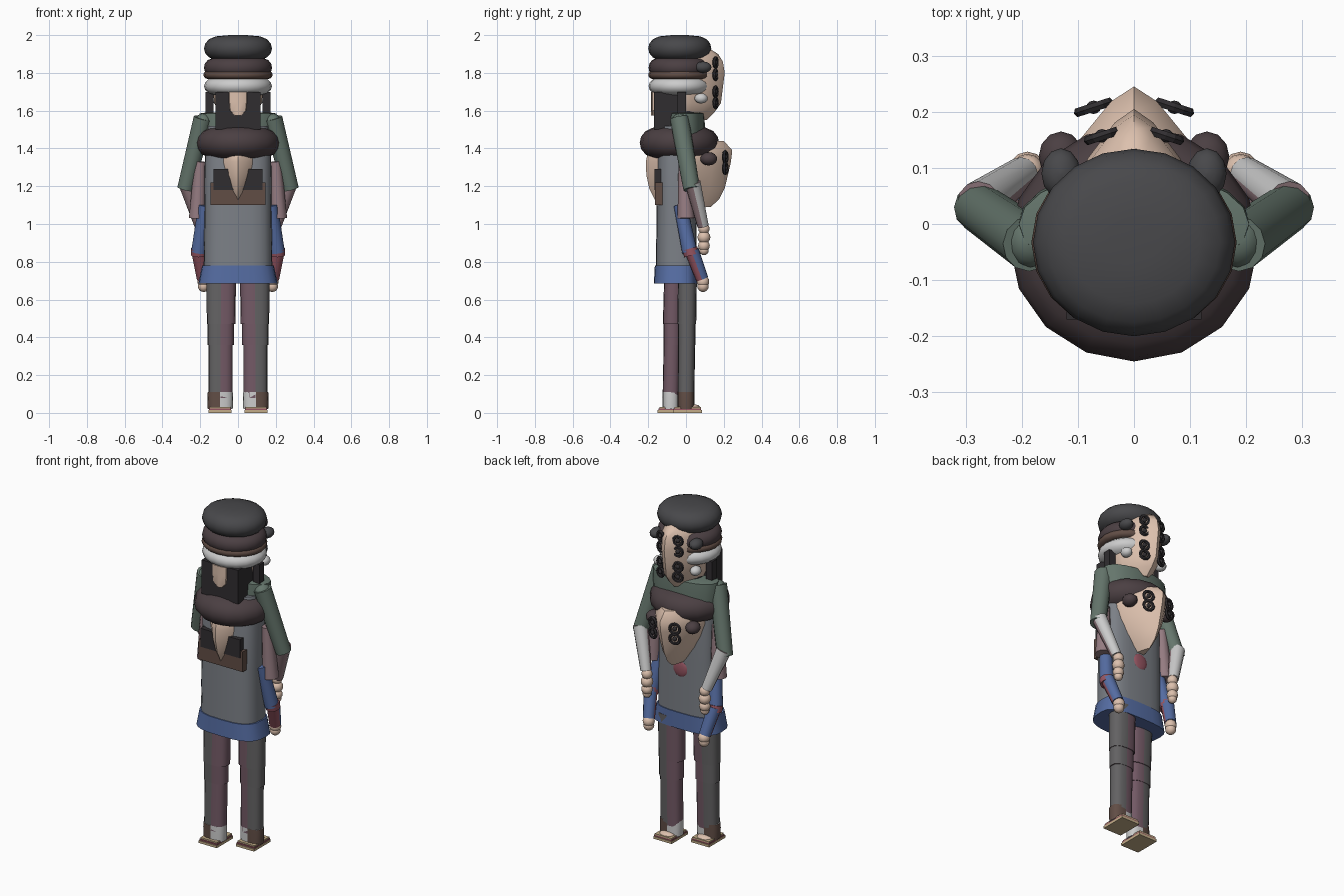
import bpy, bmesh, math
from mathutils import Vector

if "Cube" in bpy.data.objects:
    bpy.data.objects.remove(bpy.data.objects["Cube"])


def mat(name, r, g, b):
    m = bpy.data.materials.new(name)
    m.diffuse_color = (r, g, b, 1)
    m.use_nodes = True
    m.node_tree.nodes["Principled BSDF"].inputs["Base Color"].default_value = m.diffuse_color
    return m


CHAR = mat("charcoal", .065, .065, .07)
BROWN = mat("dark_brown", .07, .05, .055)
BLACK = mat("black", .03, .027, .03)
BAND = mat("band_brown", .12, .075, .06)
WHITE = mat("white", .65, .65, .64)
SKIN = mat("skin", .72, .53, .42)
GREEN = mat("green", .13, .18, .15)
GREY = mat("apron_grey", .2, .215, .24)
BLUE = mat("blue", .09, .15, .36)
RED = mat("red", .3, .09, .12)
PURPLE = mat("purple", .17, .1, .13)
TROUSER = mat("trouser_grey", .125, .122, .125)
MAUVE = mat("mauve", .3, .2, .22)
TAN = mat("tan", .55, .42, .25)


def loft(name, rings, m, m2=None, side=None, angle=35):
    """Skin closed rings; faces whose normal points along side take m2."""
    bm = bmesh.new()
    vs = [[bm.verts.new(p) for p in r] for r in rings]
    n = len(vs[0])
    for a, b in zip(vs, vs[1:]):
        for i in range(n):
            j = (i + 1) % n
            bm.faces.new((a[i], a[j], b[j], b[i]))
    bm.faces.new(vs[0][::-1])
    bm.faces.new(vs[-1])
    bmesh.ops.recalc_face_normals(bm, faces=bm.faces)
    if m2:
        for f in bm.faces:
            f.material_index = int(f.normal.dot(Vector(side)) > 0.02)
    me = bpy.data.meshes.new(name)
    bm.to_mesh(me)
    bm.free()
    for x in (m, m2):
        if x:
            me.materials.append(x)
    ob = bpy.data.objects.new(name, me)
    bpy.context.collection.objects.link(ob)
    bpy.ops.object.select_all(action='DESELECT')
    ob.select_set(True)
    bpy.context.view_layer.objects.active = ob
    bpy.ops.object.shade_smooth_by_angle(angle=math.radians(angle))
    return ob


def ring(z, cx, cy, rx, back, front=None, p=2, n=20):
    front = back if front is None else front
    pts = []
    for i in range(n):
        t = 2 * math.pi * i / n
        c, s = math.cos(t), math.sin(t)
        x = math.copysign(abs(c) ** (2 / p), c) * rx
        y = math.copysign(abs(s) ** (2 / p), s) * (back if s > 0 else front)
        pts.append((cx + x, cy + y, z))
    return pts


def pillow(name, z0, z1, cy, rx, ry, m, e=.6, n=20):
    # puffed disc: rounded vertical profile
    rings = []
    for k in range(9):
        a = math.pi * (k / 8 - .5) * .96
        f = math.cos(a) ** e
        z = (z0 + z1) / 2 + (z1 - z0) / 2 * math.sin(a)
        rings.append(ring(z, 0, cy, rx * f, ry * f, n=n))
    return loft(name, rings, m)


def tube(name, a, b, r0, r1, m, m2=None, side=None, n=12):
    a, b = Vector(a), Vector(b)
    d = (b - a).normalized()
    u = d.cross(Vector((0, 1, 0))).normalized()
    v = d.cross(u)
    def circ(c, r):
        return [c + (u * math.cos(2 * math.pi * i / n) + v * math.sin(2 * math.pi * i / n)) * r
                for i in range(n)]
    return loft(name, [circ(a, r0), circ(b, r1)], m, m2, side)


def ball(name, c, r, m):
    x, y, z = c
    rings = []
    for k in range(9):
        a = math.pi * (k / 8 - .5) * .97
        rings.append(ring(z + r[2] * math.sin(a), x, y, r[0] * math.cos(a), r[1] * math.cos(a), n=12))
    return loft(name, rings, m)


def box(name, x0, x1, y0, y1, z0, z1, m):
    return loft(name, [[(x0, y0, z), (x1, y0, z), (x1, y1, z), (x0, y1, z)] for z in (z0, z1)], m)


def eye_ring(name, c, r, s):
    bpy.ops.mesh.primitive_torus_add(major_radius=r, minor_radius=.009, major_segments=12, minor_segments=6,
                                     location=c, rotation=(math.radians(90), 0, -s * math.radians(18)))
    bpy.context.object.name = name
    bpy.context.object.data.materials.append(BLACK)
    ball(name + "_pupil", c, (.013, .012, .013), BLACK)


# cap stack
pillow("cap_crown", 1.86, 2.0, -.033, .18, .167, CHAR, .5)
pillow("cap_roll", 1.77, 1.885, -.033, .18, .165, BROWN, .35)
pillow("cap_band", 1.765, 1.815, -.033, .183, .166, BAND, .15)
pillow("cap_lining", 1.675, 1.785, -.033, .18, .165, WHITE, .5)

# upper head with prow-shaped face
loft("upper_head", [ring(z, 0, -.02, w, b, f, 1.4, 16) for z, w, b, f in (
    (1.55, .07, .13, .1), (1.59, .10, .17, .12), (1.64, .125, .205, .13), (1.72, .135, .215, .13),
    (1.80, .135, .225, .13), (1.86, .13, .215, .12), (1.90, .11, .19, .1), (1.925, .07, .15, .08))], SKIN, angle=50)
box("hair_block", -.12, .12, -.17, -.03, 1.5, 1.7, BLACK)
loft("nape", [ring(z, 0, -.165, w, .02, p=2.5, n=12) for z, w in
              ((1.575, .02), (1.6, .045), (1.65, .05), (1.7, .05))], SKIN)

# lower head and its hair roll
loft("lower_head", [ring(z, 0, 0, w, b, f, 1.4, 16) for z, w, b, f in (
    (1.09, .03, .13, .12), (1.13, .06, .175, .165), (1.19, .10, .205, .195), (1.26, .135, .222, .21),
    (1.33, .155, .238, .212), (1.39, .16, .245, .2), (1.44, .13, .2, .16))], SKIN, angle=50)
pillow("hair_roll", 1.34, 1.52, -.035, .222, .21, BROWN, .5, 16)

# torso, bib and hem
def body(z, rx, back, front):
    return ring(z, 0, -.03, rx, back, front, 3, 24)


loft("torso", [body(.74, .182, .085, .13), body(1.1, .178, .085, .125), body(1.42, .175, .085, .12),
               body(1.52, .16, .08, .1)], GREY)
loft("hem", [body(.685, .21, .092, .14), body(.78, .19, .09, .135)], BLUE)
box("bib", -.145, .145, -.163, -.05, 1.1, 1.22, BAND)
box("bib_pocket", -.13, .13, -.168, -.05, 1.18, 1.29, BLACK)
ball("chest_patch", (0, .05, 1.04), (.05, .012, .05), RED)
loft("collar", [ring(1.46, 0, 0, .2, .1), ring(1.53, 0, 0, .207, .1), ring(1.585, 0, 0, .205, .095),
                ring(1.59, 0, 0, .17, .08)], GREEN)
loft("neck", [ring(1.45, 0, -.01, .1, .09), ring(1.68, 0, -.01, .1, .09)], BLACK)

for s, tag in ((-1, "left"), (1, "right")):
    # hanging locks, ears and curls
    box(tag + "_lock", min(s * .13, s * .172), max(s * .13, s * .172), -.045, 0, 1.56, 1.7, BLACK)
    ball(tag + "_ear", (s * .12, .08, 1.665), (.03, .035, .027), WHITE)
    ball(tag + "_upper_curl", (s * .13, .09, 1.83), (.035, .045, .03), CHAR)
    ball(tag + "_lower_curl", (s * .13, .12, 1.345), (.04, .045, .035), BROWN)
    # stacked eyes
    for i, z in enumerate((1.855, 1.79, 1.70, 1.64)):
        eye_ring(f"{tag}_upper_eye_{i}", (s * .057, .157, z), .025, s)
    for i, z in enumerate((1.355, 1.295)):
        eye_ring(f"{tag}_lower_eye_{i}", (s * .072, .208, z), .028, s)
    # upper arm pair
    tube(tag + "_sleeve", (s * .185, -.035, 1.56), (s * .278, .03, 1.185), .05, .044, GREEN)
    ball(tag + "_shoulder", (s * .185, -.03, 1.54), (.045, .05, .045), GREEN)
    tube(tag + "_forearm", (s * .275, .035, 1.22), (s * .2, .09, .99), .042, .03, MAUVE, WHITE, (0, 1, 0))
    for i, (z, r) in enumerate(((.975, .03), (.93, .034), (.885, .031), (.86, .025))):
        ball(f"{tag}_upper_hand_{i}", (s * .19, .095, z), (r, r, r), SKIN)
    # lower arm pair
    tube(tag + "_mauve_sleeve", (s * .2, -.01, 1.33), (s * .215, .0, 1.03), .03, .045, MAUVE)
    tube(tag + "_lower_sleeve", (s * .175, -.03, 1.1), (s * .208, .02, .85), .035, .04, BLUE)
    tube(tag + "_cuff_ring", (s * .209, .02, .87), (s * .209, .03, .835), .041, .041, RED)
    tube(tag + "_lower_forearm", (s * .21, .03, .86), (s * .185, .085, .71), .038, .033, RED, BLUE, (0, 1, 0))
    for i, (z, r) in enumerate(((.695, .033), (.67, .03))):
        ball(f"{tag}_lower_hand_{i}", (s * .182, .09, z), (r, r, r), SKIN)
    # two-tone legs, one stepping ahead of the other
    top, foot = (.008, 0) if s > 0 else (-.065, -.08)
    mid = (top + foot) / 2
    for part, secs in (("thigh", ((.74, top, .078, .05), (.47, mid, .076, .05))),
                       ("knee", ((.5, mid, .07, .047), (.36, mid, .07, .046))),
                       ("shin", ((.4, mid, .064, .045), (.08, foot, .064, .044)))):
        loft(f"{tag}_{part}", [ring(z, s * .089 if part == "thigh" else s * .092, y, rx, ry, p=2.6, n=16)
                               for z, y, rx, ry in secs], PURPLE, TROUSER, (s, 0, 0))
    loft(tag + "_sock", [ring(z, s * .094, foot, w, .044, p=2.6, n=16) for z, w in
                         ((.02, .066), (.08, .068), (.11, .066))], WHITE, BAND, (s, 0, 0))
    # sandals
    y0 = foot - .07
    box(tag + "_sole", s * .095 - .06, s * .095 + .06, y0, y0 + .155, 0, .014, TAN)
    box(tag + "_sole_edge", s * .095 - .058, s * .095 + .058, y0 + .005, y0 + .15, .014, .022, RED)
    box(tag + "_insole", s * .095 - .055, s * .095 + .055, y0 + .01, y0 + .15, .022, .03, TAN)
    ball(tag + "_toes", (s * .095, y0 + .11, .03), (.045, .035, .015), SKIN)
